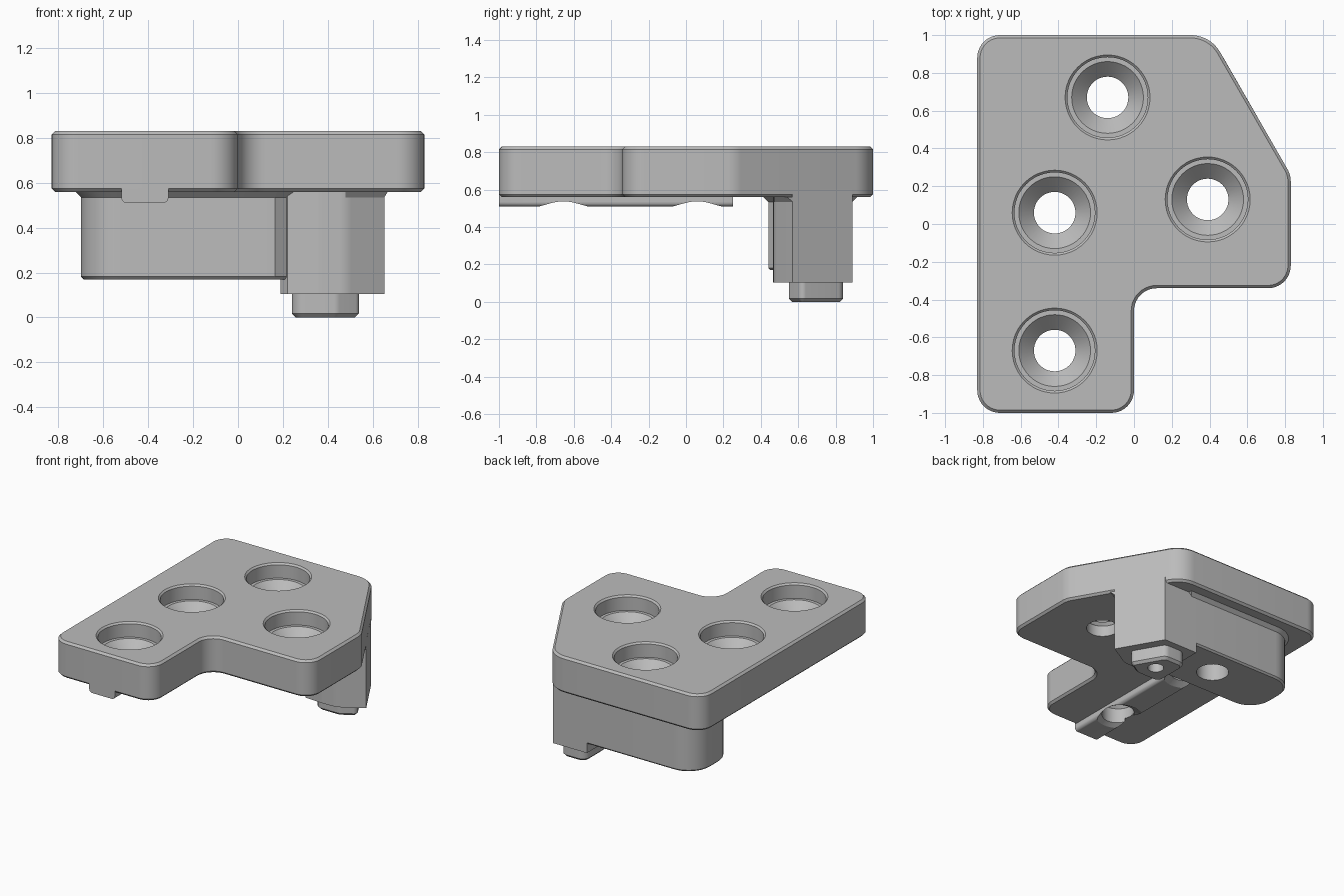
import bpy, bmesh
from math import cos, sin, tan, pi, radians
from mathutils import Vector, Matrix

cube = bpy.data.objects.get("Cube")
if cube:
    bpy.data.objects.remove(cube, do_unlink=True)

grey = bpy.data.materials.new("plain grey")
grey.use_nodes = True
grey.diffuse_color = (0.5, 0.5, 0.5, 1)
grey.node_tree.nodes["Principled BSDF"].inputs["Base Color"].default_value = grey.diffuse_color


def rounded(corners, inset=0.0, steps=10):
    """Counter-clockwise (x, y, radius) corners to a filleted outline, offset inward."""
    pts = [Vector(c[:2]) for c in corners]
    out = []
    for i, (x, y, r) in enumerate(corners):
        v = pts[i]
        d1 = (v - pts[i - 1]).normalized()
        d2 = (pts[(i + 1) % len(pts)] - v).normalized()
        n1, n2 = Vector((-d1.y, d1.x)), Vector((-d2.y, d2.x))
        v = v + (n1 + n2) * inset / (1 + n1.dot(n2))
        turn = -d1.angle_signed(d2)
        if r == 0:
            out.append(v)
            continue
        side = 1 if turn > 0 else -1
        r = max(r - side * inset, 0.002)
        start = v - d1 * r * tan(abs(turn) / 2)
        centre = start + n1 * r * side
        for k in range(steps + 1):
            out.append(centre + Matrix.Rotation(turn * k / steps, 2) @ (start - centre))
    return out


def circle(x, y, r, n=48):
    return [(x + r * cos(2 * pi * k / n), y + r * sin(2 * pi * k / n)) for k in range(n)]


def loft(name, rings, matrix=None):
    """Skin a stack of (z, outline) rings and cap both ends."""
    bm = bmesh.new()
    rows = [[bm.verts.new((p[0], p[1], z)) for p in ring] for z, ring in rings]
    for a, b in zip(rows, rows[1:]):
        for i in range(len(a)):
            j = (i + 1) % len(a)
            bm.faces.new((a[i], a[j], b[j], b[i]))
    bm.faces.new(rows[0][::-1])
    bm.faces.new(rows[-1])
    if matrix:
        bm.transform(matrix)
    bmesh.ops.recalc_face_normals(bm, faces=bm.faces)
    mesh = bpy.data.meshes.new(name)
    bm.to_mesh(mesh)
    bm.free()
    mesh.materials.append(grey)
    ob = bpy.data.objects.new(name, mesh)
    bpy.context.collection.objects.link(ob)
    return ob


def finish(ob, cutters=()):
    """Cut holes, apply, then smooth with sharp edges kept."""
    for c in cutters:
        mod = ob.modifiers.new("cut", "BOOLEAN")
        mod.operation, mod.solver, mod.object = "DIFFERENCE", "EXACT", c
    bpy.ops.object.select_all(action="DESELECT")
    ob.select_set(True)
    bpy.context.view_layer.objects.active = ob
    for mod in list(ob.modifiers):
        bpy.ops.object.modifier_apply(modifier=mod.name)
    bpy.ops.object.shade_smooth_by_angle(angle=radians(25))


# Countersunk screw hole cutters
hole_profile = [(-0.05, 0.11), (0.64, 0.11), (0.72, 0.19), (0.72, 0.213),
                (0.818, 0.213), (0.842, 0.237)]
screws = [(-0.14, 0.67), (-0.42, 0.06), (0.39, 0.13), (-0.42, -0.67)]
holes = [loft("screw_cutter", [(z, circle(x, y, r)) for z, r in hole_profile])
         for x, y in screws]

# Top plate with chamfered rims
plate_shape = [(-0.83, -1, 0.12), (0, -1, 0.12), (0, -0.34, 0.12), (0.83, -0.34, 0.12),
               (0.83, 0.26, 0.14), (0.404, 1, 0.18), (-0.83, 1, 0.12)]
plate = loft("top_plate", [(z, rounded(plate_shape, d)) for z, d in
                           [(0.56, 0.015), (0.575, 0), (0.815, 0), (0.83, 0.015)]])
finish(plate, holes)

# Hanging bar with a flared top and chamfered bottom
bar_shape = [(-0.7, 0.44, 0.18), (0.165, 0.44, 0), (0.23, 0.49, 0),
             (0.23, 0.89, 0), (-0.7, 0.89, 0.18)]
bar = loft("hanging_bar", [(z, rounded(bar_shape, d)) for z, d in
                           [(0.17, 0.012), (0.182, 0), (0.535, 0), (0.562, -0.027)]])
finish(bar, holes[:1])

# Corner boss, flush with the slanted plate edge
pin_hole = loft("pin_hole_cutter", [(z, circle(0.385, 0.69, r)) for z, r in
                                    [(-0.05, 0.055), (0.3, 0.055), (0.33, 0.01)]])
boss_shape = [(0.19, 0.89, 0), (0.19, 0.52, 0), (0.22, 0.475, 0), (0.36, 0.465, 0.05),
              (0.48, 0.47, 0.12), (0.652, 0.57, 0), (0.468, 0.89, 0)]
boss = loft("corner_boss", [(z, rounded(boss_shape)) for z in (0.105, 0.6)])
finish(boss, [pin_hole])

# Small flare where the boss end meets the plate
flare = loft("boss_flare", [(0.535, [(0.48, 0.47), (0.652, 0.57), (0.6, 0.65), (0.4, 0.6)]),
                            (0.562, [(0.48, 0.47), (0.668, 0.54), (0.6, 0.65), (0.4, 0.6)])])
finish(flare)

# Locating pin below the boss
pin_shape = [(0.24, 0.55, 0.06), (0.44, 0.55, 0.05), (0.55, 0.615, 0.03),
             (0.42, 0.84, 0.05), (0.24, 0.84, 0.06)]
pin = loft("locating_pin", [(z, rounded(pin_shape, d)) for z, d in
                            [(0, 0.018), (0.018, 0), (0.12, 0)]])
finish(pin, [pin_hole])

# Guide rail under the plate, relieved around two screws
rail_shape = [(-0.52, 0.51, 0.025), (-0.31, 0.51, 0.025), (-0.31, 0.578, 0), (-0.52, 0.578, 0)]
rail = loft("guide_rail", [(z, rounded(rail_shape, 0, 5)) for z in (-0.25, 1)],
            Matrix.Rotation(pi / 2, 4, "X"))
cones = [loft("relief_cutter", [(z, circle(-0.42, y, r)) for z, r in
                                [(0.45, 0.268), (0.51, 0.16), (0.56, 0.07)]])
         for y in (-0.655, 0.06)]
finish(rail, [holes[1], holes[3]] + cones)

# Remove the spent cutters
for c in holes + cones + [pin_hole]:
    bpy.data.objects.remove(c, do_unlink=True)
